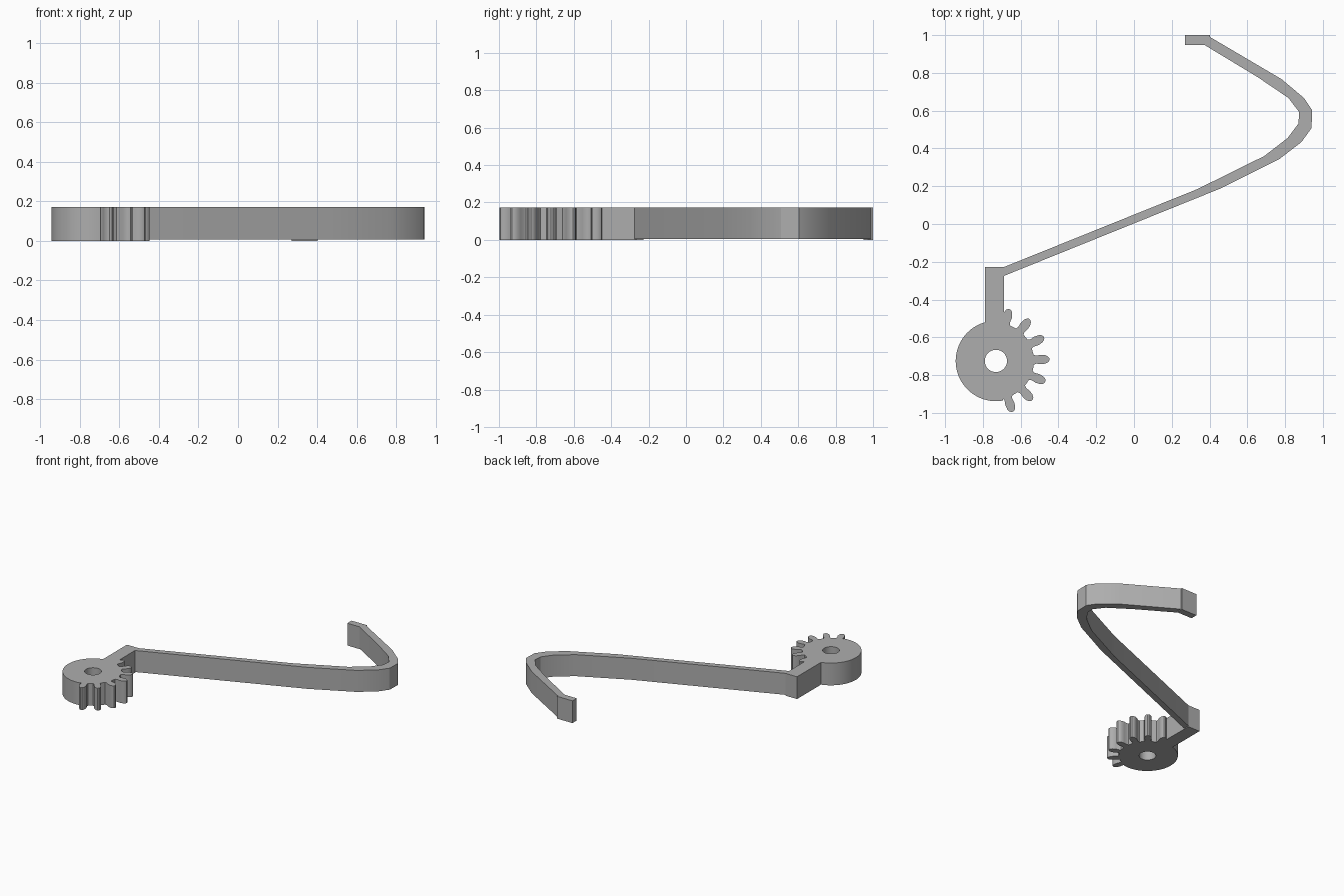
import bpy
import bmesh
from math import cos, sin, radians, tau

HEIGHT = 0.172
LIFT = 0.006                      # the arm sits slightly off the ground

cube = bpy.data.objects.get("Cube")
if cube:
    bpy.data.objects.remove(cube, do_unlink=True)

grey = bpy.data.materials.new("plain grey")
grey.use_nodes = True
colour = (0.42, 0.42, 0.42, 1)
grey.diffuse_color = colour
grey.node_tree.nodes["Principled BSDF"].inputs["Base Color"].default_value = colour


def extrude_outline(name, loops, bottom):
    """Fill closed outlines (inner ones become holes) and extrude to HEIGHT."""
    bm = bmesh.new()
    edges = []
    for loop in loops:
        verts = [bm.verts.new((x, y, bottom)) for x, y in loop]
        edges += [bm.edges.new((a, b)) for a, b in zip(verts, verts[1:] + verts[:1])]
    bmesh.ops.triangle_fill(bm, use_beauty=True, edges=edges)
    top = bmesh.ops.extrude_face_region(bm, geom=bm.faces[:], use_keep_orig=True)
    moved = [v for v in top["geom"] if isinstance(v, bmesh.types.BMVert)]
    bmesh.ops.translate(bm, verts=moved, vec=(0, 0, HEIGHT - bottom))
    bmesh.ops.recalc_face_normals(bm, faces=bm.faces[:])
    mesh = bpy.data.meshes.new(name)
    bm.to_mesh(mesh)
    bm.free()
    mesh.materials.append(grey)
    obj = bpy.data.objects.new(name, mesh)
    bpy.context.collection.objects.link(obj)
    bpy.ops.object.select_all(action="DESELECT")
    obj.select_set(True)
    bpy.context.view_layer.objects.active = obj
    bpy.ops.object.shade_smooth_by_angle(angle=radians(30))
    return obj


# Partial gear with its post
CX, CY = -0.731, -0.725
BODY_R, HOLE_R = 0.213, 0.059
TEETH, FIRST, PITCH = 7, -72, 24.6
FLANK = [(0.200, 0.026), (0.214, 0.021), (0.240, 0.025),
         (0.262, 0.022), (0.276, 0.015), (0.283, 0.006)]


def arc(radius, start, end, steps):
    angles = [radians(start + (end - start) * i / steps) for i in range(steps + 1)]
    return [(CX + radius * cos(a), CY + radius * sin(a)) for a in angles]


def tooth(angle):
    c, s = cos(radians(angle)), sin(radians(angle))
    profile = [(r, -w) for r, w in FLANK] + [(r, w) for r, w in reversed(FLANK)]
    return [(CX + r * c - w * s, CY + r * s + w * c) for r, w in profile]


outline = []
for i in range(TEETH):
    outline += tooth(FIRST + i * PITCH)
del outline[-3:]                  # the last tooth merges into the post

POST_LEFT, POST_RIGHT, POST_TOP = -0.789, -0.689, -0.228
outline += [(POST_RIGHT, POST_TOP), (POST_LEFT, POST_TOP)]
outline += arc(BODY_R, 105.8, 280, 40)
hole = arc(HOLE_R, 0, 360, 32)[:-1]
extrude_outline("gear_and_post", [outline, hole], 0)

# Bent spring arm, thicker through the bend
inner = [(POST_RIGHT, POST_TOP), (0.336, 0.185), (0.69, 0.36), (0.813, 0.455),
         (0.871, 0.532), (0.874, 0.593), (0.818, 0.667), (0.654, 0.778),
         (0.373, 0.948)]
outer = [(POST_RIGHT, -0.275), (0.463, 0.19), (0.77, 0.344), (0.887, 0.434),
         (0.94, 0.508), (0.943, 0.603), (0.90, 0.667), (0.781, 0.767),
         (0.402, 0.99), (0.402, 0.948)]
extrude_outline("spring_arm", [outer + inner[::-1]], LIFT)

# Square end tab
extrude_outline("end_tab", [[(0.27, 0.948), (0.402, 0.948), (0.402, 1.0), (0.27, 1.0)]], 0)
